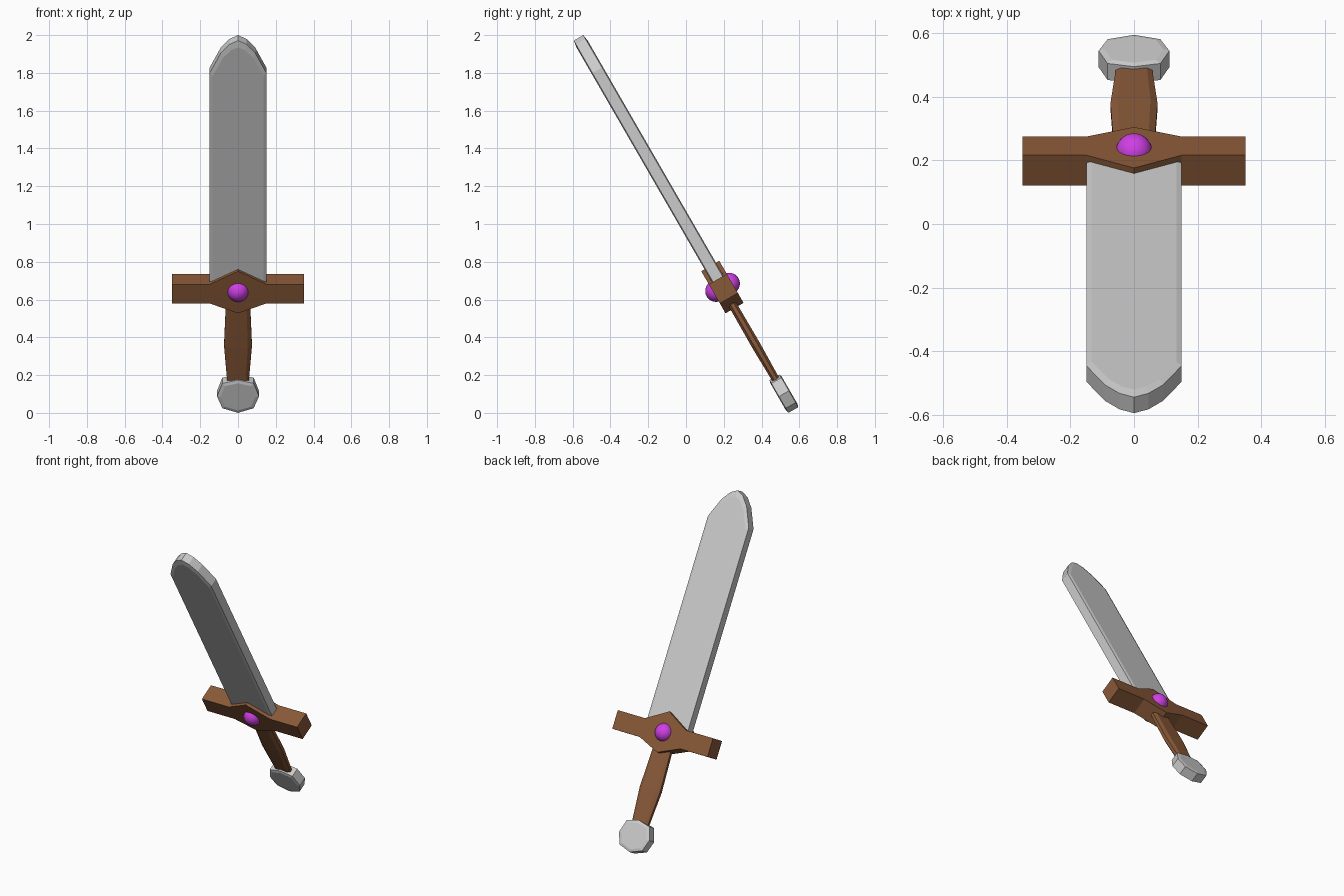
import bpy, bmesh, math
from mathutils import Matrix

if "Cube" in bpy.data.objects:
    bpy.data.objects.remove(bpy.data.objects["Cube"])

# Sword is built upright (z along the blade, y through its thickness), then leaned 30 degrees
LEAN = Matrix.Translation((0, 0, 1)) @ Matrix.Rotation(math.radians(30), 4, 'X')


def material(name, color):
    m = bpy.data.materials.new(name)
    m.diffuse_color = color
    m.use_nodes = True
    m.node_tree.nodes["Principled BSDF"].inputs["Base Color"].default_value = m.diffuse_color
    return m


brown = material("brown_wood", (0.25, 0.10, 0.04, 1))
purple = material("purple_gem", (0.62, 0.05, 0.78, 1))


def finish(name, bm, mat=None, smooth=False):
    bmesh.ops.recalc_face_normals(bm, faces=bm.faces)
    for f in bm.faces:
        f.smooth = smooth
    me = bpy.data.meshes.new(name)
    bm.to_mesh(me)
    bm.free()
    ob = bpy.data.objects.new(name, me)
    bpy.context.collection.objects.link(ob)
    ob.matrix_world = LEAN
    if mat:
        me.materials.append(mat)
    return ob


def mirrored(half):
    """Close a right-hand outline (bottom to top) by mirroring it in x."""
    return half + [(-x, z) for x, z in reversed(half) if x > 0]


def loft(name, loops, mat=None):
    """Skin a stack of equal-length point loops and cap both ends."""
    bm = bmesh.new()
    rings = [[bm.verts.new(p) for p in loop] for loop in loops]
    n = len(rings[0])
    for a, b in zip(rings, rings[1:]):
        for i in range(n):
            j = (i + 1) % n
            bm.faces.new((a[i], a[j], b[j], b[i]))
    bm.faces.new(rings[0])
    bm.faces.new(rings[-1])
    return finish(name, bm, mat)


def plate(name, layers, mat=None):
    """Stack outlines through the thickness, symmetric in y."""
    stack = [(-y, o) for y, o in layers] + [(y, o) for y, o in reversed(layers)]
    return loft(name, [[(x, y, z) for x, z in mirrored(o)] for y, o in stack], mat)


# Blade with a shallow bevel around each face
blade_edge = [(0.15, -0.39), (0.15, 0.94), (0.092, 1.06), (0.045, 1.115), (0, 1.138)]
blade_face = [(0.134, -0.39), (0.134, 0.925), (0.08, 1.035), (0.038, 1.082), (0, 1.1)]
plate("blade", [(0.035, blade_face), (0.029, blade_edge)])

# Crossguard with a pointed centre
guard = [(0, -0.514), (0.15, -0.454), (0.35, -0.454), (0.35, -0.337), (0.15, -0.337), (0, -0.257)]
plate("crossguard", [(0.055, guard)], brown)

# Grip: flattened octagonal section, swelling in the middle
rings = []
for z, w, t in [(-0.96, 0.057, 0.02), (-0.74, 0.074, 0.024), (-0.48, 0.064, 0.022)]:
    section = [(1, 0.45), (0.7, 1), (-0.7, 1), (-1, 0.45), (-1, -0.45), (-0.7, -1), (0.7, -1), (1, -0.45)]
    rings.append([(w * x, t * y, z) for x, y in section])
loft("grip", rings, brown)

# Octagonal pommel with inset faces
def octagon(k):
    c = -1.037
    return [(0, c - 0.1 * k), (0.083 * k, c - 0.072 * k), (0.111 * k, c),
            (0.083 * k, c + 0.08 * k), (0, c + 0.1 * k)]


plate("pommel", [(0.035, octagon(0.83)), (0.03, octagon(1))])

# Round gems set in both sides of the guard
for name, side in (("front_gem", -1), ("back_gem", 1)):
    bm = bmesh.new()
    bmesh.ops.create_uvsphere(bm, u_segments=32, v_segments=16, radius=0.057,
                              matrix=Matrix.Translation((0, side * 0.04, -0.387)))
    finish(name, bm, purple, smooth=True)
